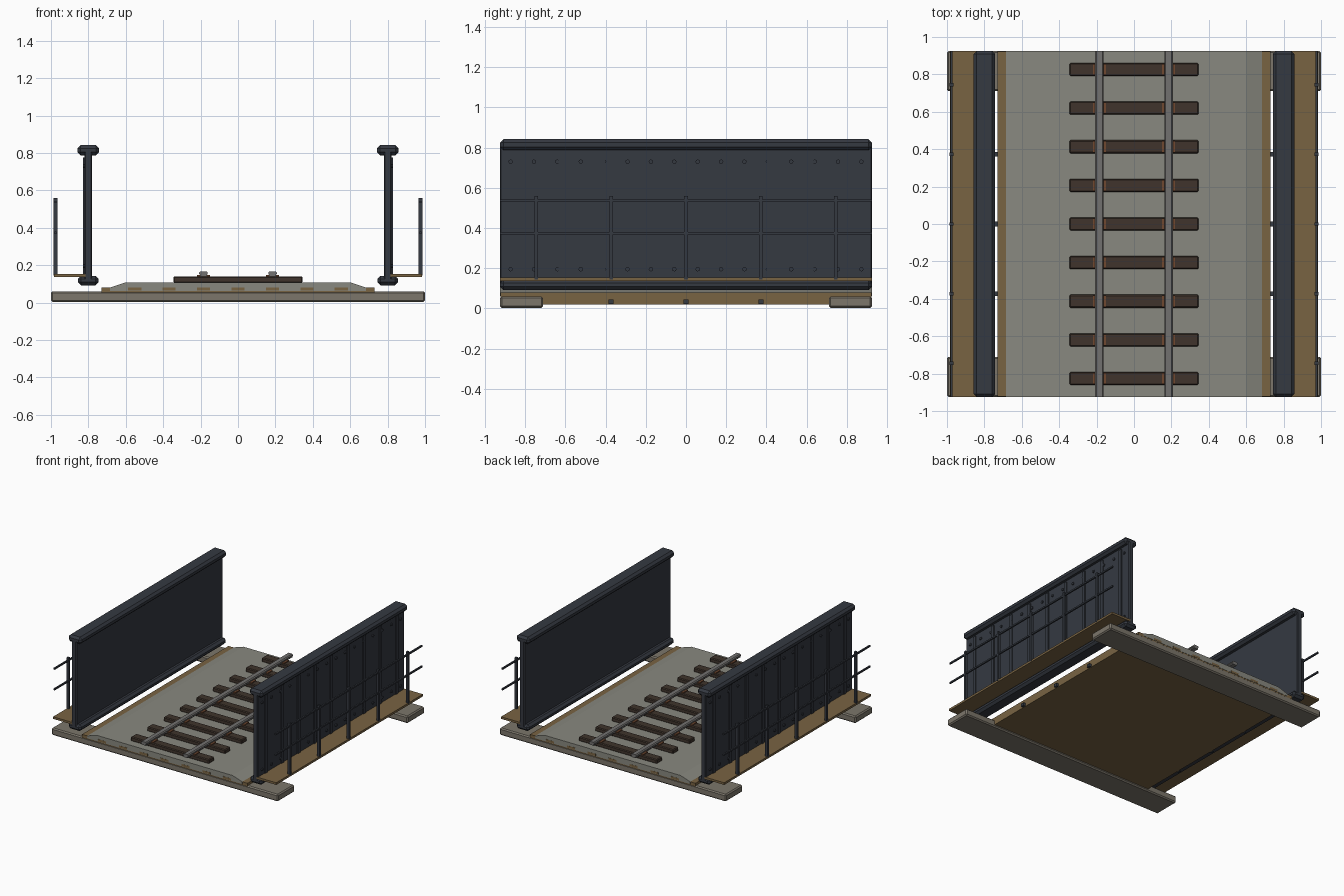
import bpy, bmesh
from mathutils import Matrix

if "Cube" in bpy.data.objects:
    bpy.data.objects.remove(bpy.data.objects["Cube"])

L = 0.925  # half length of the bridge


def material(name, rgb):
    m = bpy.data.materials.new(name)
    m.diffuse_color = (*rgb, 1)
    m.use_nodes = True
    m.node_tree.nodes["Principled BSDF"].inputs["Base Color"].default_value = m.diffuse_color
    return m


STONE = material("stone", (0.20, 0.18, 0.145))
GRAVEL = material("gravel", (0.25, 0.25, 0.215))
WOOD = material("plank_wood", (0.19, 0.125, 0.055))
TIE = material("tie_wood", (0.05, 0.034, 0.025))
IRON = material("painted_iron", (0.035, 0.041, 0.053))
STEEL = material("rail_steel", (0.17, 0.165, 0.16))
RUST = material("rust", (0.16, 0.065, 0.03))


def finish(name, bm, mat, bevel=0):
    me = bpy.data.meshes.new(name)
    bmesh.ops.recalc_face_normals(bm, faces=bm.faces)
    bm.to_mesh(me)
    bm.free()
    me.materials.append(mat)
    ob = bpy.data.objects.new(name, me)
    bpy.context.collection.objects.link(ob)
    if bevel:
        mod = ob.modifiers.new("bevel", 'BEVEL')
        mod.width = bevel
        mod.segments = 1
    return ob


def boxes(name, spans, mat, bevel=0):
    """Each span is (x0, x1, y0, y1, z0, z1)."""
    bm = bmesh.new()
    for x0, x1, y0, y1, z0, z1 in spans:
        m = Matrix.Translation(((x0 + x1) / 2, (y0 + y1) / 2, (z0 + z1) / 2))
        m = m @ Matrix.Diagonal((x1 - x0, y1 - y0, z1 - z0, 1))
        bmesh.ops.create_cube(bm, size=1, matrix=m)
    return finish(name, bm, mat, bevel)


def extrude_y(name, profile, mat, bevel=0):
    """Profile of (x, z) points swept along the whole bridge."""
    bm = bmesh.new()
    face = bm.faces.new([bm.verts.new((x, -L, z)) for x, z in profile])
    ext = bmesh.ops.extrude_face_region(bm, geom=[face])["geom"]
    verts = [v for v in ext if isinstance(v, bmesh.types.BMVert)]
    bmesh.ops.translate(bm, verts=verts, vec=(0, 2 * L, 0))
    return finish(name, bm, mat, bevel)


def side(s, x0, x1, *rest):
    """Span placed on the right (s=1) or left (s=-1)."""
    return (min(s * x0, s * x1), max(s * x0, s * x1), *rest)


# End abutments
for name, y0, y1 in (("front_abutment", -L, -0.71), ("back_abutment", 0.71, L)):
    boxes(name, [(-1, 1, y0, y1, 0.003, 0.06)], STONE, 0.009)

# Deck, stringers and cross beams
boxes("deck", [(-0.73, 0.73, -L + 0.002, L - 0.002, 0.02, 0.08)], WOOD)
boxes("stringers", [(i * 0.184 - 0.035, i * 0.184 + 0.035, -L - 0.001, L + 0.001, 0.064, 0.08)
                    for i in range(-3, 4)], WOOD)
boxes("cross_beams", [(-0.75, 0.75, y - 0.013, y + 0.013, 0.021, 0.045)
                      for y in (-0.373, 0, 0.373)], IRON)

# Ballast bed
extrude_y("ballast", [(-0.685, 0.062), (0.685, 0.062), (0.685, 0.08),
                      (0.60, 0.108), (-0.60, 0.108), (-0.685, 0.08)], GRAVEL)

# Track
tie_y = [i * 0.2065 for i in range(-4, 5)]
boxes("ties", [(-0.345, 0.345, y - 0.035, y + 0.035, 0.105, 0.14) for y in tie_y], TIE, 0.006)
for s, label in ((1, "right"), (-1, "left")):
    c = s * 0.185
    boxes(label + "_tie_plates", [(c - 0.035, c + 0.035, y - 0.03, y + 0.03, 0.138, 0.147)
                                  for y in tie_y], RUST)
    extrude_y(label + "_rail", [(c - 0.018, 0.14), (c + 0.018, 0.14), (c + 0.018, 0.148),
                                (c + 0.023, 0.153), (c + 0.023, 0.160), (c + 0.016, 0.167),
                                (c - 0.016, 0.167), (c - 0.023, 0.160), (c - 0.023, 0.153),
                                (c - 0.018, 0.148)], STEEL)

for s, label in ((1, "right"), (-1, "left")):
    # Plate girder
    boxes(label + "_girder_web", [side(s, 0.780, 0.822, -L, L, 0.11, 0.81)], IRON, 0.006)
    boxes(label + "_top_flange", [side(s, 0.742, 0.858, -L, L, 0.787, 0.842)], IRON, 0.017)
    boxes(label + "_bottom_flange", [side(s, 0.745, 0.856, -L, L, 0.092, 0.143)], IRON, 0.017)
    boxes(label + "_stiffeners", [side(s, 0.815, 0.829, y - 0.015, y + 0.015, 0.13, 0.775)
                                  for y in tie_y], IRON)
    # Rivets on the outer face
    bm = bmesh.new()
    for k in range(16):
        for z in (0.195, 0.73):
            bmesh.ops.create_cone(
                bm, cap_ends=True, segments=8, radius1=0.011, radius2=0.011, depth=0.02,
                matrix=Matrix.Translation((s * 0.82, (k - 7.5) * 0.1163, z))
                @ Matrix.Rotation(1.5708, 4, 'Y'))
    finish(label + "_rivets", bm, IRON)
    # Walkway and handrail
    boxes(label + "_walkway", [side(s, 0.81, 0.985, -L, L, 0.136, 0.153)], WOOD)
    boxes(label + "_rail_posts", [side(s, 0.966, 0.986, y - 0.009, y + 0.009, 0.145, 0.56)
                                  for y in [i * 0.3725 for i in range(-2, 3)]], IRON)
    boxes(label + "_handrails", [side(s, 0.970, 0.982, -L, L, z - 0.006, z + 0.006)
                                 for z in (0.373, 0.537)], IRON)
